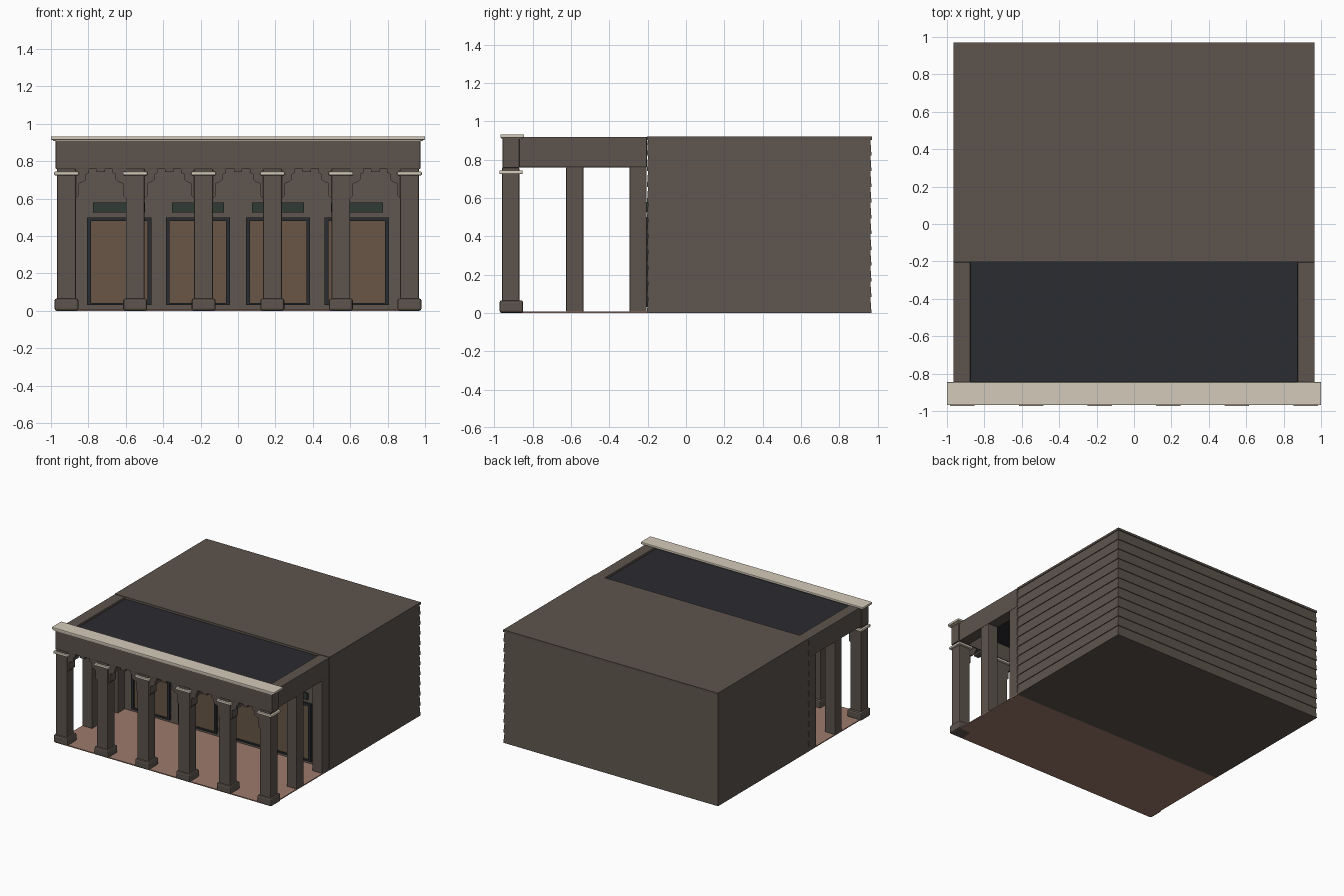
import bpy, bmesh

if "Cube" in bpy.data.objects:
    bpy.data.objects.remove(bpy.data.objects["Cube"])

def mat(name, c):
    m = bpy.data.materials.new(name)
    m.diffuse_color = (*c, 1)
    m.use_nodes = True
    m.node_tree.nodes["Principled BSDF"].inputs["Base Color"].default_value = m.diffuse_color
    return m

STONE = mat("taupe", (0.11, 0.088, 0.074))
CREAM = mat("cream", (0.65, 0.59, 0.49))
DARK = mat("charcoal", (0.024, 0.025, 0.03))
GLASS = mat("bronze_glass", (0.14, 0.093, 0.061))
FLOOR = mat("terracotta", (0.34, 0.2, 0.15))
GREEN = mat("dark_green", (0.03, 0.043, 0.035))

def finish(name, bm, material, bevel=0):
    bmesh.ops.recalc_face_normals(bm, faces=bm.faces)
    me = bpy.data.meshes.new(name)
    bm.to_mesh(me)
    bm.free()
    me.materials.append(material)
    ob = bpy.data.objects.new(name, me)
    bpy.context.collection.objects.link(ob)
    if bevel:
        b = ob.modifiers.new("bevel", 'BEVEL')
        b.width, b.segments = bevel, 2
    return ob

def box(name, x0, x1, y0, y1, z0, z1, material, bevel=0):
    bm = bmesh.new()
    bmesh.ops.create_cube(bm, size=1)
    for v in bm.verts:
        v.co.x = x1 if v.co.x > 0 else x0
        v.co.y = y1 if v.co.y > 0 else y0
        v.co.z = z1 if v.co.z > 0 else z0
    return finish(name, bm, material, bevel)

def prism(name, pts, y0, y1, material):
    # outline in x-z, extruded along y
    bm = bmesh.new()
    f = bm.faces.new([bm.verts.new((x, y0, z)) for x, z in pts])
    r = bmesh.ops.extrude_face_region(bm, geom=[f])
    for v in r["geom"]:
        if isinstance(v, bmesh.types.BMVert):
            v.co.y = y1
    return finish(name, bm, material)

# main hall with lapped boards: each board flares out at its lower edge
bm = bmesh.new()
rings, boards, top = [], 11, 0.905
for i in range(boards):
    for z, d in ((i * top / boards, 0.006), ((i + 1) * top / boards, 0)):
        x = 0.96 + d
        rings.append([bm.verts.new(p) for p in
                      ((-x, -0.198 - d, z), (x, -0.198 - d, z),
                       (x, 0.962 + d, z), (-x, 0.962 + d, z))])
for a, b in zip(rings, rings[1:]):
    for k in range(4):
        bm.faces.new((a[k], a[(k + 1) % 4], b[(k + 1) % 4], b[k]))
bm.faces.new(rings[0])
bm.faces.new(rings[-1])
finish("hall_siding", bm, STONE)
box("hall_roof", -0.966, 0.966, -0.204, 0.97, 0.903, 0.92, STONE)

# porch floor, roof panel and beams
box("porch_floor", -0.965, 0.965, -0.965, -0.2, 0, 0.008, FLOOR)
box("porch_roof", -0.885, 0.885, -0.88, -0.2, 0.88, 0.9, DARK)
box("front_beam", -0.975, 0.975, -0.957, -0.87, 0.757, 0.912, STONE, 0.004)
box("cornice_lower", -0.988, 0.988, -0.962, -0.86, 0.907, 0.916, CREAM)
box("cornice", -1, 1, -0.968, -0.845, 0.914, 0.932, CREAM, 0.004)
for s, side in ((-1, "left"), (1, "right")):
    xs = sorted((s * 0.875, s * 0.965))
    box(side + "_beam", *xs, -0.875, -0.204, 0.76, 0.918, STONE, 0.003)
    for k, y in enumerate((-0.58, -0.25)):
        box(f"{side}_post_{k}", *xs, y - 0.045, y + 0.045, 0.005, 0.762, STONE, 0.006)

# front columns with base, collar and stepped bracket arms
half = [(0.05, 0.6), (0.065, 0.615), (0.065, 0.68), (0.09, 0.69),
        (0.105, 0.703), (0.105, 0.73), (0.12, 0.738), (0.12, 0.76)]
cols = [-0.917, -0.55, -0.184, 0.184, 0.55, 0.917]
for i, x in enumerate(cols):
    box(f"column_base_{i}", x - 0.064, x + 0.064, -0.973, -0.85, 0, 0.066, STONE, 0.012)
    box(f"column_shaft_{i}", x - 0.05, x + 0.05, -0.96, -0.87, 0.06, 0.76, STONE, 0.006)
    box(f"column_collar_{i}", x - 0.066, x + 0.066, -0.974, -0.852, 0.724, 0.744, CREAM, 0.006)
    plain = [(0.05, 0.6), (0.05, 0.76)]
    right = plain if i == 5 else half
    left = plain if i == 0 else half
    pts = [(x + a, z) for a, z in right] + [(x - a, z) for a, z in reversed(left)]
    prism(f"column_bracket_{i}", pts, -0.953, -0.877, STONE)

# small blocks under the beam, between the columns
for i in range(5):
    m = (cols[i] + cols[i + 1]) / 2
    box(f"beam_block_{i}", m - 0.022, m + 0.022, -0.955, -0.875, 0.742, 0.76, STONE)

# glazed doors with dark frames and a panel above each
for i, x in enumerate((-0.635, -0.214, 0.214, 0.635)):
    x0, x1, z0, z1, t = x - 0.172, x + 0.172, 0.03, 0.5, 0.021
    box(f"door_glass_{i}", x0 + 0.01, x1 - 0.01, -0.21, -0.19, z0 + 0.01, z1 - 0.01, GLASS)
    for n, a, b, c, d in (("left", x0, x0 + t, z0, z1), ("right", x1 - t, x1, z0, z1),
                          ("sill", x0 + t, x1 - t, z0, z0 + t * 0.6),
                          ("head", x0 + t, x1 - t, z1 - t, z1)):
        box(f"door_frame_{n}_{i}", a, b, -0.22, -0.19, c, d, DARK)
    box(f"transom_panel_{i}", x - 0.139, x + 0.139, -0.216, -0.19, 0.525, 0.58, GREEN)
